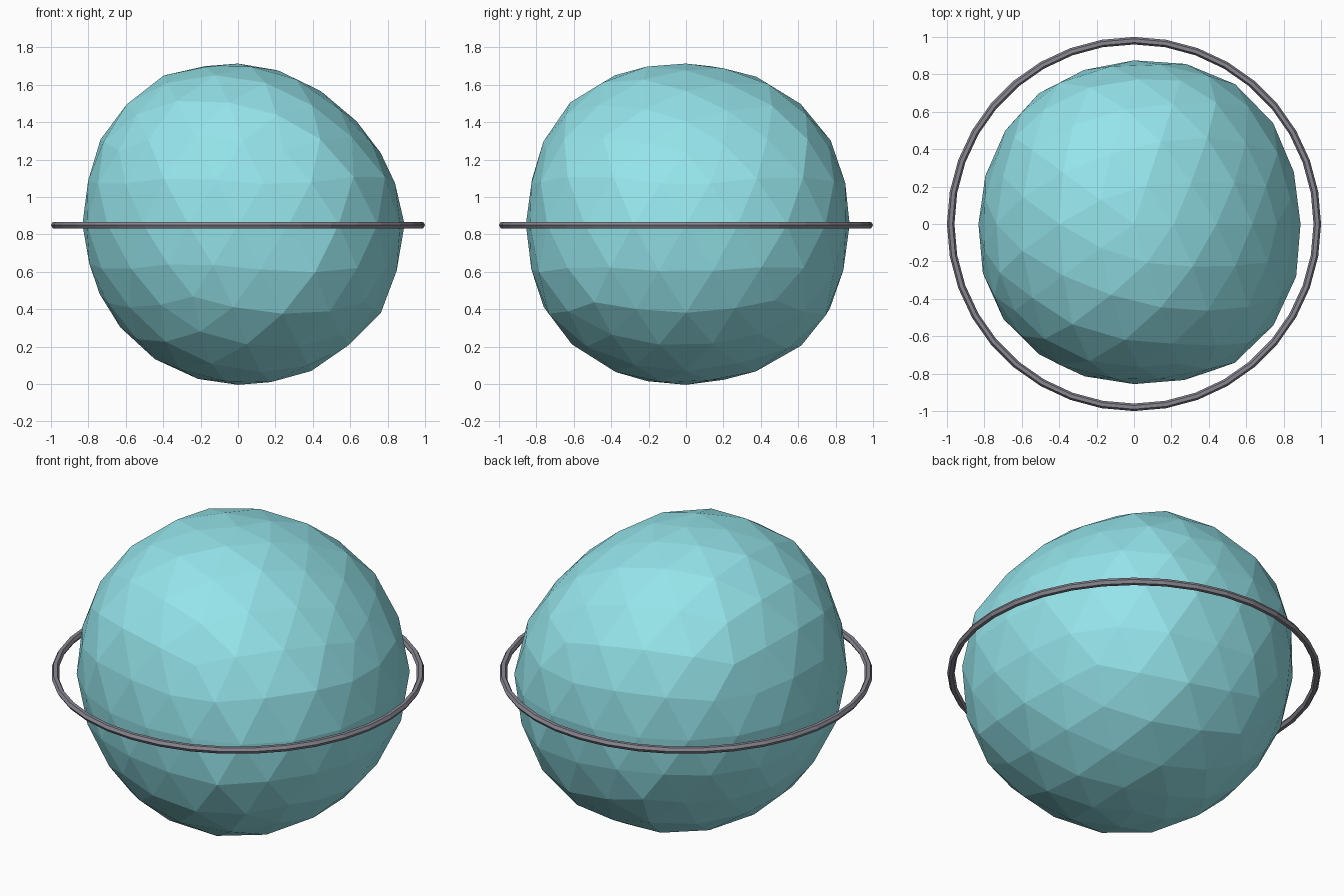
import bpy
from math import sin, cos, radians, exp
from mathutils import Vector

if "Cube" in bpy.data.objects:
    bpy.data.objects.remove(bpy.data.objects["Cube"])

CENTRE = Vector((0, 0, 0.853))


def paint(obj, name, colour):
    mat = bpy.data.materials.new(name)
    mat.diffuse_color = (*colour, 1)
    mat.use_nodes = True
    mat.node_tree.nodes["Principled BSDF"].inputs["Base Color"].default_value = mat.diffuse_color
    obj.data.materials.append(mat)


def tilted(cx, cy, elevation):
    """Right and up axes of an outline plane facing (cx, cy) at an elevation."""
    h = Vector((cx, cy, 0)).normalized()
    e = radians(elevation)
    return Vector((-h.y, h.x, 0)), Vector((0, 0, cos(e))) - h * sin(e)


X, Y, Z = Vector((1, 0, 0)), Vector((0, 1, 0)), Vector((0, 0, 1))

# Rock outlines: radius in thousandths every 20 degrees around six planes
outlines = [
    ((X, Z), "890 860 835 825 850 868 888 870 847 830 826 826 841 853 862 876 906 893"),
    ((Y, Z), "870 896 892 870 853 867 884 890 870 850 869 886 862 862 850 877 897 882"),
    ((X, Y), "890 900 918 918 893 861 867 846 836 830 854 874 857 855 863 902 915 918"),
    (tilted(1, -1, 25), "925 918 902 899 893 900 895 890 872 857 852 857 868 897 885 866 887 912"),
    (tilted(-1, 1, 25), "860 896 915 916 894 868 843 850 888 930 933 937 897 864 852 844 840 843"),
    (tilted(1, 1, -30), "863 893 908 890 874 833 842 865 920 934 935 915 900 883 869 843 834 841"),
]
samples = []
for (right, up), radii in outlines:
    for i, r in enumerate(radii.split()):
        a = radians(20 * i)
        samples.append((right * cos(a) + up * sin(a), int(r) / 1000))


def radius(d):
    """Blend nearby outline radii for direction d."""
    weights = [(exp(40 * (d.dot(s) - 1)), r) for s, r in samples]
    return sum(w * r for w, r in weights) / sum(w for w, r in weights)


# Lumpy faceted ball
bpy.ops.mesh.primitive_ico_sphere_add(subdivisions=3, radius=1, location=CENTRE)
ball = bpy.context.object
ball.name = "lumpy_ball"
for v in ball.data.vertices:
    d = v.co.normalized()
    v.co = d * radius(d)
paint(ball, "teal", (0.3, 0.78, 0.83))

# Thin ring around the middle
bpy.ops.mesh.primitive_torus_add(major_segments=36, minor_segments=6,
                                 major_radius=0.98, minor_radius=0.02,
                                 location=(0, 0, 0.85))
ring = bpy.context.object
ring.name = "ring"
paint(ring, "dark_grey", (0.25, 0.24, 0.28))
